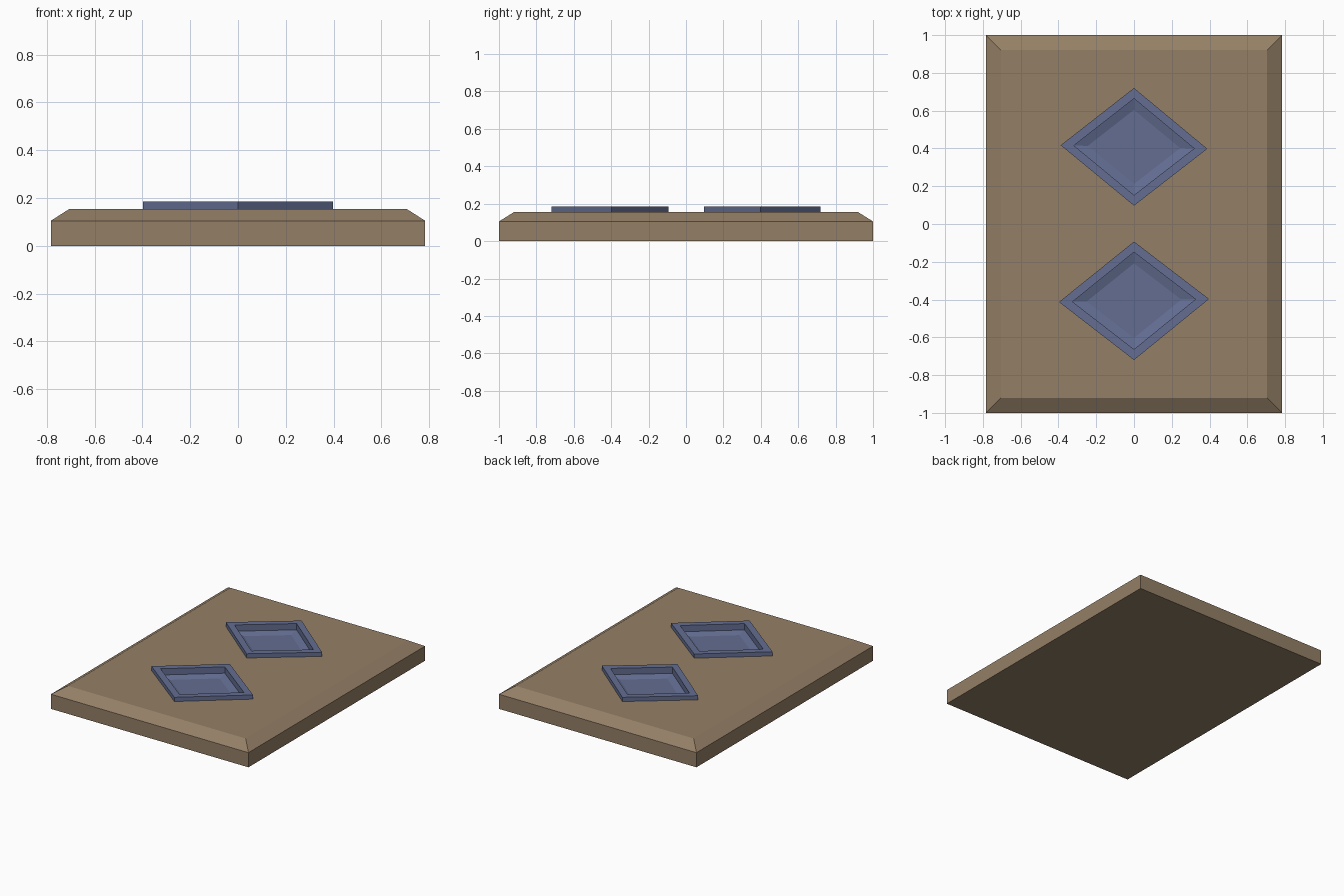
import bpy, bmesh

if "Cube" in bpy.data.objects:
    bpy.data.objects.remove(bpy.data.objects["Cube"])


def material(name, rgb):
    m = bpy.data.materials.new(name)
    m.diffuse_color = (*rgb, 1)
    m.use_nodes = True
    m.node_tree.nodes["Principled BSDF"].inputs["Base Color"].default_value = m.diffuse_color
    return m


brown = material("brown stone", (0.296, 0.214, 0.133))
blue = material("slate blue", (0.125, 0.155, 0.285))


def ring(bm, points, z):
    return [bm.verts.new((x, y, z)) for x, y in points]


def bridge(bm, a, b):
    for i in range(len(a)):
        j = (i + 1) % len(a)
        bm.faces.new((a[i], a[j], b[j], b[i]))


def loop_edges(bm, r):
    return [bm.edges.get((r[i], r[i - 1])) or bm.edges.new((r[i], r[i - 1]))
            for i in range(len(r))]


def finish(bm, name, mat):
    me = bpy.data.meshes.new(name)
    bm.to_mesh(me)
    bm.free()
    me.materials.append(mat)
    ob = bpy.data.objects.new(name, me)
    bpy.context.collection.objects.link(ob)
    return ob


def rect(x, y):
    return [(-x, -y), (x, -y), (x, y), (-x, y)]


def shrink(points, s, cy):
    return [(x * s, cy + (y - cy) * s) for x, y in points]


TOP, RIM = 0.155, 0.185
# outer outlines of the two slightly uneven diamonds, counter-clockwise
diamonds = {
    "rear_diamond": (0.408, [(0, 0.097), (0.388, 0.398), (0, 0.72), (-0.388, 0.417)]),
    "front_diamond": (-0.405, [(0, -0.72), (0.397, -0.397), (0, -0.093), (-0.397, -0.413)]),
}

# slab with chamfered upper edge and diamond openings in its top
bm = bmesh.new()
low = ring(bm, rect(0.783, 1.0), 0)
mid = ring(bm, rect(0.783, 1.0), 0.105)
top = ring(bm, rect(0.705, 0.92), TOP)
bm.faces.new(low[::-1])
bridge(bm, low, mid)
bridge(bm, mid, top)
edges = loop_edges(bm, top)
for cy, outline in diamonds.values():
    edges += loop_edges(bm, ring(bm, outline, TOP))
bmesh.ops.triangle_fill(bm, edges=edges, use_beauty=True, normal=(0, 0, 1))
bmesh.ops.recalc_face_normals(bm, faces=bm.faces)
for f in bm.faces:
    if abs(f.normal.z) > 0.99 and (f.normal.z > 0) != (f.calc_center_median().z > 0.05):
        f.normal_flip()
finish(bm, "slab", brown)

# raised diamond frames with a sunken dished panel
for name, (cy, outline) in diamonds.items():
    bm = bmesh.new()
    steps = [(1, TOP), (1, RIM), (0.82, RIM), (0.82, 0.14), (0.63, 0.125)]
    rings = [ring(bm, shrink(outline, s, cy), z) for s, z in steps]
    for a, b in zip(rings, rings[1:]):
        bridge(bm, a, b)
    bm.faces.new(rings[-1])
    finish(bm, name, blue)
